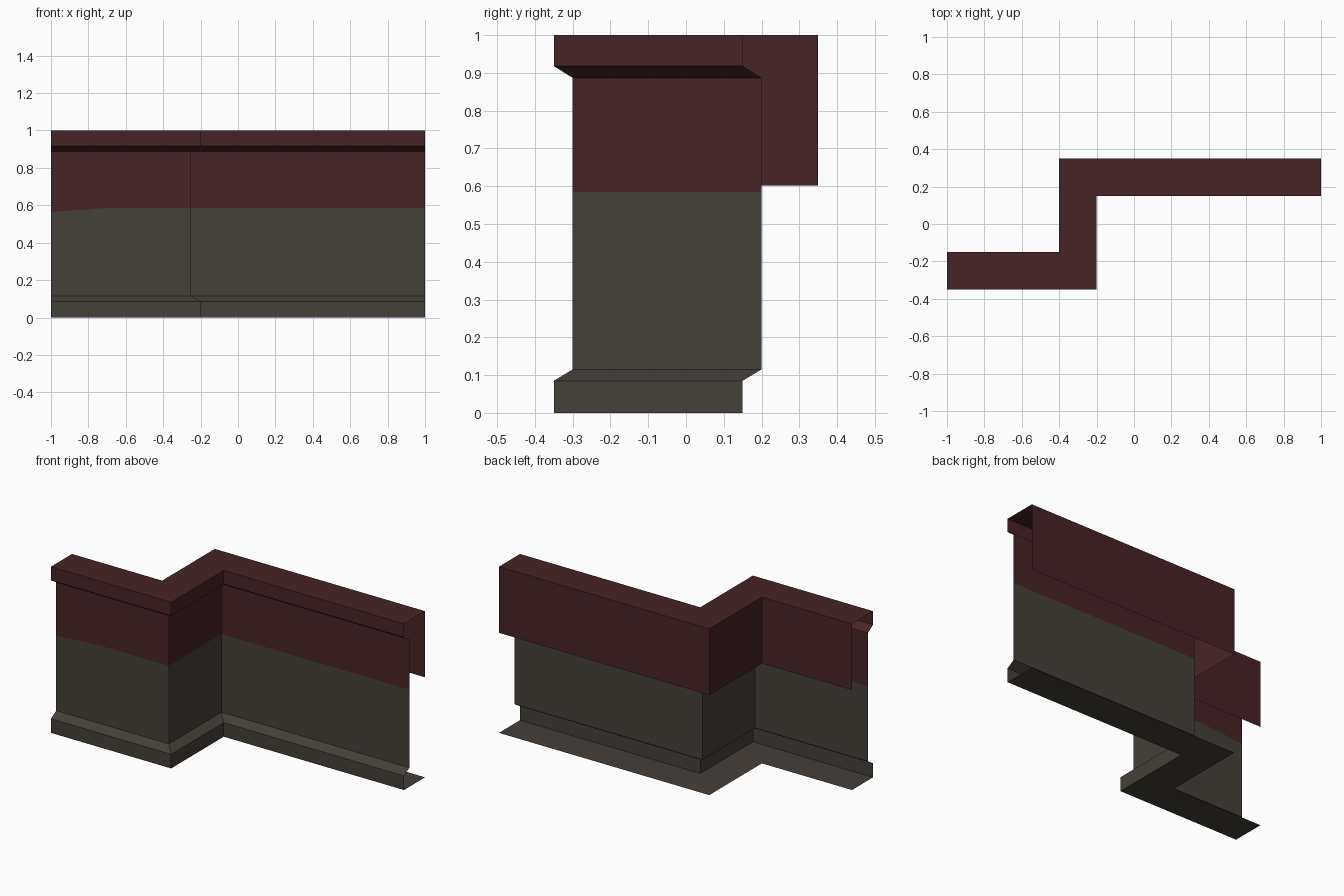
import bpy
import bmesh

if "Cube" in bpy.data.objects:
    bpy.data.objects.remove(bpy.data.objects["Cube"])


def material(name, color):
    m = bpy.data.materials.new(name)
    m.diffuse_color = (*color, 1.0)
    m.use_nodes = True
    m.node_tree.nodes["Principled BSDF"].inputs["Base Color"].default_value = m.diffuse_color
    return m


stone = material("grey brown stone", (0.059, 0.050, 0.040))
red = material("dark red paint", (0.062, 0.0175, 0.0195))

# Front edge of the stepped plan: (x, y, miter direction for an inward offset).
# The extra point on the first run lets the paint line dip towards the end.
PATH = [(-1.0, -0.35, 0, 1), (-0.72, -0.35, 0, 1), (-0.2, -0.35, -1, 1),
        (-0.2, 0.15, -1, 1), (1.0, 0.15, 0, 1)]


def sweep(name, profile, mat, dip=None):
    """Sweep an open (depth, height) profile along the stepped plan."""
    bm = bmesh.new()
    rows = []
    for i, (x, y, mx, my) in enumerate(PATH):
        row = []
        for d, z in profile:
            if i == 0 and z == dip:
                z -= 0.02
            row.append(bm.verts.new((x + mx * d, y + my * d, z)))
        rows.append(row)
    for a, b in zip(rows, rows[1:]):
        for j in range(len(profile) - 1):
            bm.faces.new((a[j], b[j], b[j + 1], a[j + 1]))
    mesh = bpy.data.meshes.new(name)
    bm.to_mesh(mesh)
    bm.free()
    mesh.materials.append(mat)
    obj = bpy.data.objects.new(name, mesh)
    bpy.context.collection.objects.link(obj)
    return obj


PAINT = 0.585  # height of the paint line

# Floor sheet, plinth and sloped ledge
sweep("base_trim", [(0.2, 0), (0, 0), (0, 0.085), (0.05, 0.115)], stone)

# Wall, bare below and painted above
sweep("lower_wall", [(0.05, 0.115), (0.05, PAINT)], stone, PAINT)
sweep("upper_wall", [(0.05, PAINT), (0.05, 0.887)], red, PAINT)

# Sloped soffit, fascia, top cap and rear skirt
sweep("top_trim", [(0.05, 0.887), (0, 0.918), (0, 1), (0.2, 1), (0.2, 0.602)], red)
